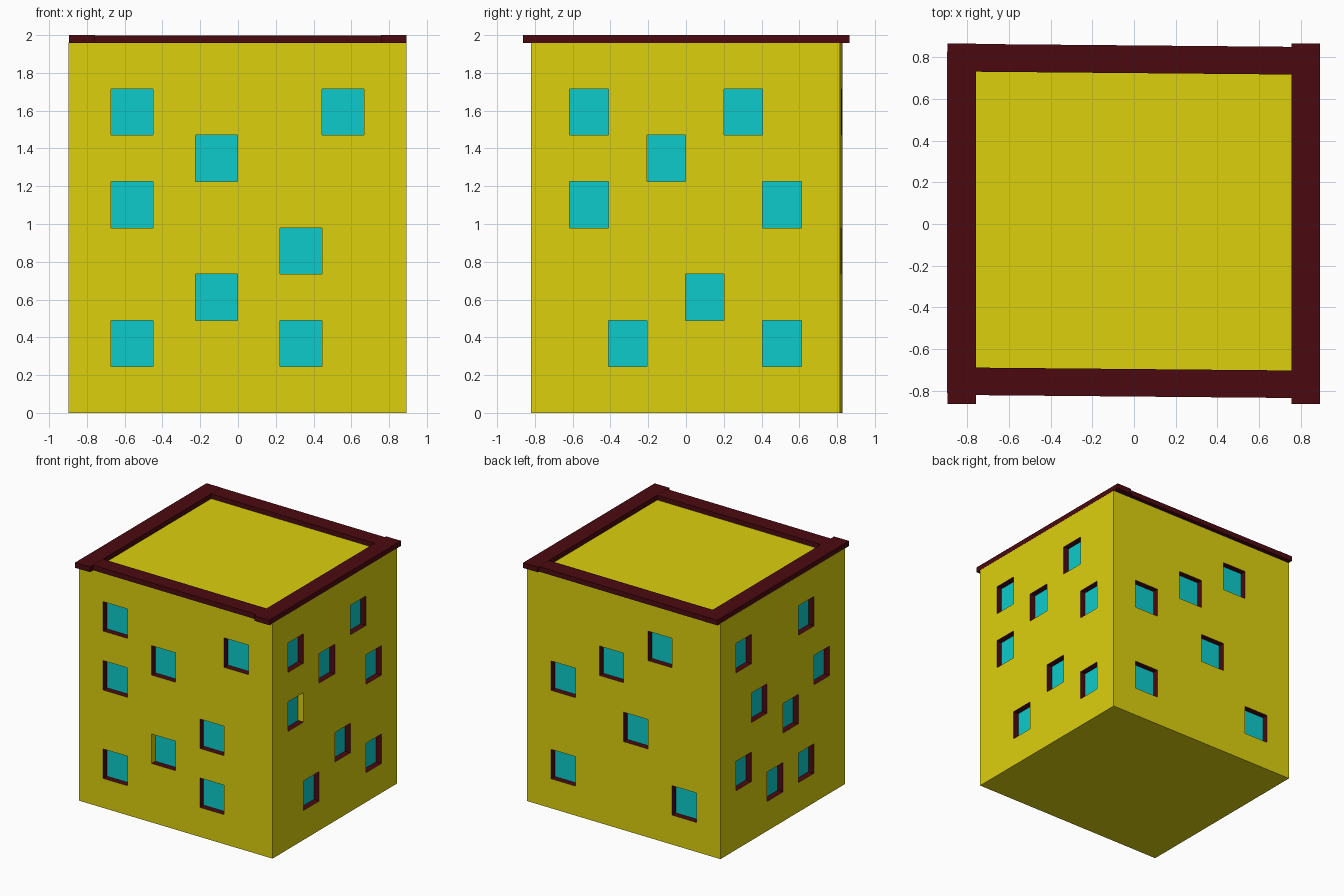
import bpy, bmesh
from mathutils import Vector

if "Cube" in bpy.data.objects:
    bpy.data.objects.remove(bpy.data.objects["Cube"])

H, N, DEPTH = 1.96, 8, 0.05


def material(name, rgb):
    m = bpy.data.materials.new(name)
    m.diffuse_color = (*rgb, 1)
    m.use_nodes = True
    m.node_tree.nodes["Principled BSDF"].inputs["Base Color"].default_value = m.diffuse_color
    return m


YELLOW = material("yellow_wall", (0.72, 0.63, 0.004))
RED = material("dark_red_trim", (0.07, 0.003, 0.005))
CYAN = material("cyan_glass", (0.004, 0.6, 0.6))


def build(name, quads, mat):
    bm = bmesh.new()
    for q in quads:
        bm.faces.new([bm.verts.new(p) for p in q])
    bmesh.ops.remove_doubles(bm, verts=bm.verts, dist=0.0005)
    me = bpy.data.meshes.new(name)
    bm.to_mesh(me)
    bm.free()
    me.materials.append(mat)
    ob = bpy.data.objects.new(name, me)
    bpy.context.collection.objects.link(ob)
    return ob


# Slightly skewed footprint: front left, front right, back right, back left
foot = [Vector(p) for p in ((-0.897, -0.81, 0), (0.892, -0.82, 0),
                            (0.892, 0.815, 0), (-0.897, 0.828, 0))]

# Window cells (column, row) on each side, columns counted left to right from outside
windows = [
    {(1, 6), (6, 6), (3, 5), (1, 4), (5, 3), (3, 2), (1, 1), (5, 1)},  # front
    {(1, 6), (5, 6), (3, 5), (1, 4), (6, 4), (4, 2), (2, 1), (6, 1)},  # right
    {(5, 6), (3, 5), (1, 4), (4, 3), (1, 1), (6, 1)},                  # back
    {(1, 6), (5, 6), (2, 4), (6, 4), (4, 3), (1, 2), (3, 1), (5, 1)},  # left
]
# Two window reveals are left in wall colour: (side, column, row, edge)
plain_reveals = {(0, 3, 2, 3), (1, 1, 4, 1)}

# Walls as a grid of cells, with recessed windows
walls, reveals, panes = [], [], []
for s, cells in enumerate(windows):
    a, b = foot[s], foot[(s + 1) % 4]
    d = (b - a).normalized()
    inward = Vector((-d.y, d.x, 0)) * DEPTH
    for c in range(N):
        for r in range(N):
            p = [a.lerp(b, (c + i) / N) + Vector((0, 0, H * (r + j) / N))
                 for i, j in ((0, 0), (1, 0), (1, 1), (0, 1))]
            if (c, r) not in cells:
                walls.append(p)
                continue
            q = [v + inward for v in p]
            panes.append(q)
            for e in range(4):
                f = (e + 1) % 4
                target = walls if (s, c, r, e) in plain_reveals else reveals
                target.append([p[e], p[f], q[f], q[e]])

# Flat roof and floor
walls.append([v + Vector((0, 0, H)) for v in foot])
walls.append(foot[::-1])

build("tower_walls", walls, YELLOW)
build("window_reveals", reveals, RED)
build("window_panes", panes, CYAN)


# Roof parapet beams, front and back ones slightly skewed
def beam(name, outline, top):
    lo = [Vector((x, y, H - 0.003)) for x, y in outline]
    hi = [Vector((x, y, top)) for x, y in outline]
    sides = [[lo[i], lo[(i + 1) % 4], hi[(i + 1) % 4], hi[i]] for i in range(4)]
    build(name, sides + [hi, lo[::-1]], RED)


for name, x0, x1 in (("left_parapet", -0.895, -0.758), ("right_parapet", 0.756, 0.893)):
    beam(name, ((x0, -0.863), (x1, -0.863), (x1, 0.865), (x0, 0.865)), 2.0)
for name, y0, y1 in (("front_parapet", -0.82, -0.688), ("back_parapet", 0.732, 0.865)):
    k = 0.016
    beam(name, ((-0.89, y0), (0.885, y0 - k), (0.885, y1 - k), (-0.89, y1)), 1.999)
